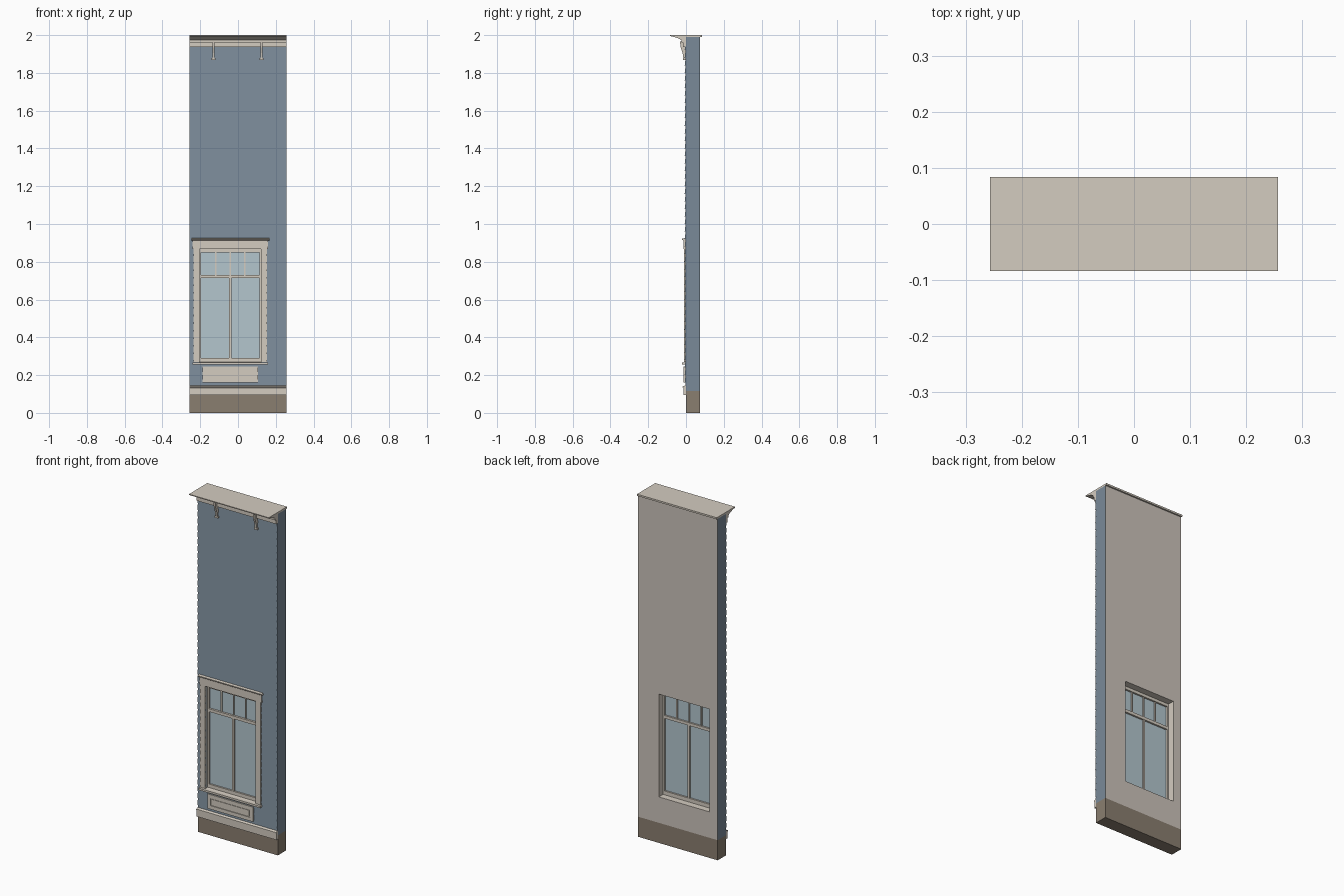
import bpy, bmesh, math

if "Cube" in bpy.data.objects:
    bpy.data.objects.remove(bpy.data.objects["Cube"])


def material(name, r, g, b):
    m = bpy.data.materials.new(name)
    lin = [((c / 255 + 0.055) / 1.055) ** 2.4 for c in (r, g, b)]
    m.diffuse_color = (*lin, 1)
    m.use_nodes = True
    m.node_tree.nodes["Principled BSDF"].inputs["Base Color"].default_value = m.diffuse_color
    return m


BLUE = material("slate_blue_paint", 122, 138, 152)
TRIM = material("cream_trim", 212, 204, 192)
PLASTER = material("inner_plaster", 204, 196, 187)
STONE = material("brown_stone", 138, 126, 112)
GLASS = material("pale_glass", 180, 198, 206)

X0, X1 = -0.257, 0.257            # wall width
BACK = 0.075                      # wall depth
CX = -0.041                       # window centre line
OPEN = (-0.204, 0.122, 0.268, 0.867)   # window opening x0, x1, z0, z1


def finish(name, bm, *mats):
    bmesh.ops.recalc_face_normals(bm, faces=bm.faces)
    me = bpy.data.meshes.new(name)
    bm.to_mesh(me)
    bm.free()
    for m in mats:
        me.materials.append(m)
    ob = bpy.data.objects.new(name, me)
    bpy.context.collection.objects.link(ob)
    return ob


def extrude_x(name, profile, x0, x1, mat):
    """Extrude a closed (y, z) profile along x."""
    bm = bmesh.new()
    a = [bm.verts.new((x0, y, z)) for y, z in profile]
    b = [bm.verts.new((x1, y, z)) for y, z in profile]
    bm.faces.new(a)
    bm.faces.new(b)
    n = len(a)
    for i in range(n):
        j = (i + 1) % n
        bm.faces.new((a[i], a[j], b[j], b[i]))
    return finish(name, bm, mat)


def box(name, x0, x1, y0, y1, z0, z1, mat):
    return extrude_x(name, [(y0, z0), (y1, z0), (y1, z1), (y0, z1)], x0, x1, mat)


def ring(name, outer, inner, y0, y1, *mats):
    """Rectangular slab with a rectangular hole; rects are x0, x1, z0, z1."""
    bm = bmesh.new()

    def loop(r, y):
        return [bm.verts.new((x, y, z)) for x, z in
                ((r[0], r[2]), (r[1], r[2]), (r[1], r[3]), (r[0], r[3]))]
    loops = [loop(outer, y0), loop(inner, y0), loop(inner, y1), loop(outer, y1)]
    for k in range(4):
        a, b = loops[k], loops[(k + 1) % 4]
        for i in range(4):
            j = (i + 1) % 4
            f = bm.faces.new((a[i], a[j], b[j], b[i]))
            # slot order: front, reveal, back, outer edge
            f.material_index = min((0, 1, 2, 0)[k], len(mats) - 1)
    return finish(name, bm, *mats)


def siding(name, x0, x1, z0, z1, step=0.04):
    """Lapped boards with a saw-tooth section."""
    pts = [(0, z1), (0, z0)]
    z = z0
    while z < z1 - 1e-6:
        row = math.floor(z / step + 1e-6) * step
        top = min(row + step, z1)
        for h in (z, top):
            pts.append((-0.007 + 0.005 * (h - row) / step, h))
        z = top
    return extrude_x(name, pts, x0, x1, BLUE)


# Wall, foundation and water table
ring("wall", (X0, X1, 0.117, 1.99), OPEN, 0, BACK, BLUE, TRIM, PLASTER)
box("foundation", X0, X1, 0, BACK, 0, 0.117, STONE)
extrude_x("water_table", [(0, 0.095), (-0.014, 0.095), (-0.014, 0.132),
                          (-0.018, 0.134), (-0.018, 0.140), (0, 0.146)], X0, X1, TRIM)

# Lap siding around the opening
siding("siding_below", X0, X1, 0.14, OPEN[2])
siding("siding_left", X0, OPEN[0], OPEN[2], OPEN[3])
siding("siding_right", OPEN[1], X1, OPEN[2], OPEN[3])
siding("siding_above", X0, X1, OPEN[3], 1.94)

# Cornice and frieze
extrude_x("cornice", [(-0.084, 2.0), (-0.084, 1.995), (-0.058, 1.989), (-0.038, 1.982),
                      (-0.025, 1.973), (-0.025, 1.962), (0, 1.962), (0, 1.99),
                      (0.084, 1.99), (0.084, 2.0)], X0, X1, TRIM)
box("frieze", X0, X1, -0.015, 0, 1.936, 1.962, TRIM)

# Brackets below the cornice
for side, x in (("left", -0.130), ("right", 0.124)):
    extrude_x(f"bracket_{side}", [(0, 1.965), (-0.032, 1.965), (-0.028, 1.935), (-0.018, 1.905),
                                  (-0.014, 1.878), (0, 1.878)], x - 0.006, x + 0.006, TRIM)
    box(f"bracket_foot_{side}", x - 0.010, x + 0.010, -0.015, 0, 1.868, 1.878, TRIM)

# Window casing
for side, a, b in (("left", -0.236, OPEN[0]), ("right", OPEN[1], 0.154)):
    box(f"casing_{side}", a, b, -0.011, 0, 0.27, 0.867, TRIM)
box("head_board", -0.241, 0.159, -0.012, 0, 0.867, 0.914, TRIM)
extrude_x("head_cap", [(0, 0.912), (-0.014, 0.912), (-0.021, 0.917), (-0.021, 0.922),
                       (0, 0.926)], -0.246, 0.166, TRIM)
extrude_x("sill", [(0.03, 0.257), (-0.022, 0.257), (-0.022, 0.266), (0.03, 0.272)],
          OPEN[0], OPEN[1], TRIM)
box("sill_nose", -0.240, 0.158, -0.022, 0, 0.257, 0.268, TRIM)

# Window frame, bars and glass
GL = (-0.196, 0.114, 0.290, 0.850)
ring("window_frame", OPEN, GL, 0.012, 0.036, TRIM)
box("transom", GL[0], GL[1], 0.010, 0.036, 0.713, 0.730, TRIM)
box("center_mullion", CX - 0.006, CX + 0.006, 0.014, 0.034, GL[2], 0.713, TRIM)
for i, dx in enumerate((-0.078, 0, 0.078)):
    box(f"transom_bar_{i + 1}", CX + dx - 0.004, CX + dx + 0.004, 0.016, 0.032, 0.730, GL[3], TRIM)
box("glass", GL[0], GL[1], 0.022, 0.026, GL[2], GL[3], GLASS)

# Apron panel with a raised field
P = (-0.188, 0.106, 0.160, 0.245)
Q = (P[0] + 0.021, P[1] - 0.021, P[2] + 0.021, P[3] - 0.021)
ring("apron_frame", P, Q, -0.013, 0, TRIM)
box("apron_recess", Q[0], Q[1], -0.008, 0, Q[2], Q[3], TRIM)
box("apron_field", Q[0] + 0.005, Q[1] - 0.005, -0.011, -0.008, Q[2] + 0.005, Q[3] - 0.005, TRIM)
